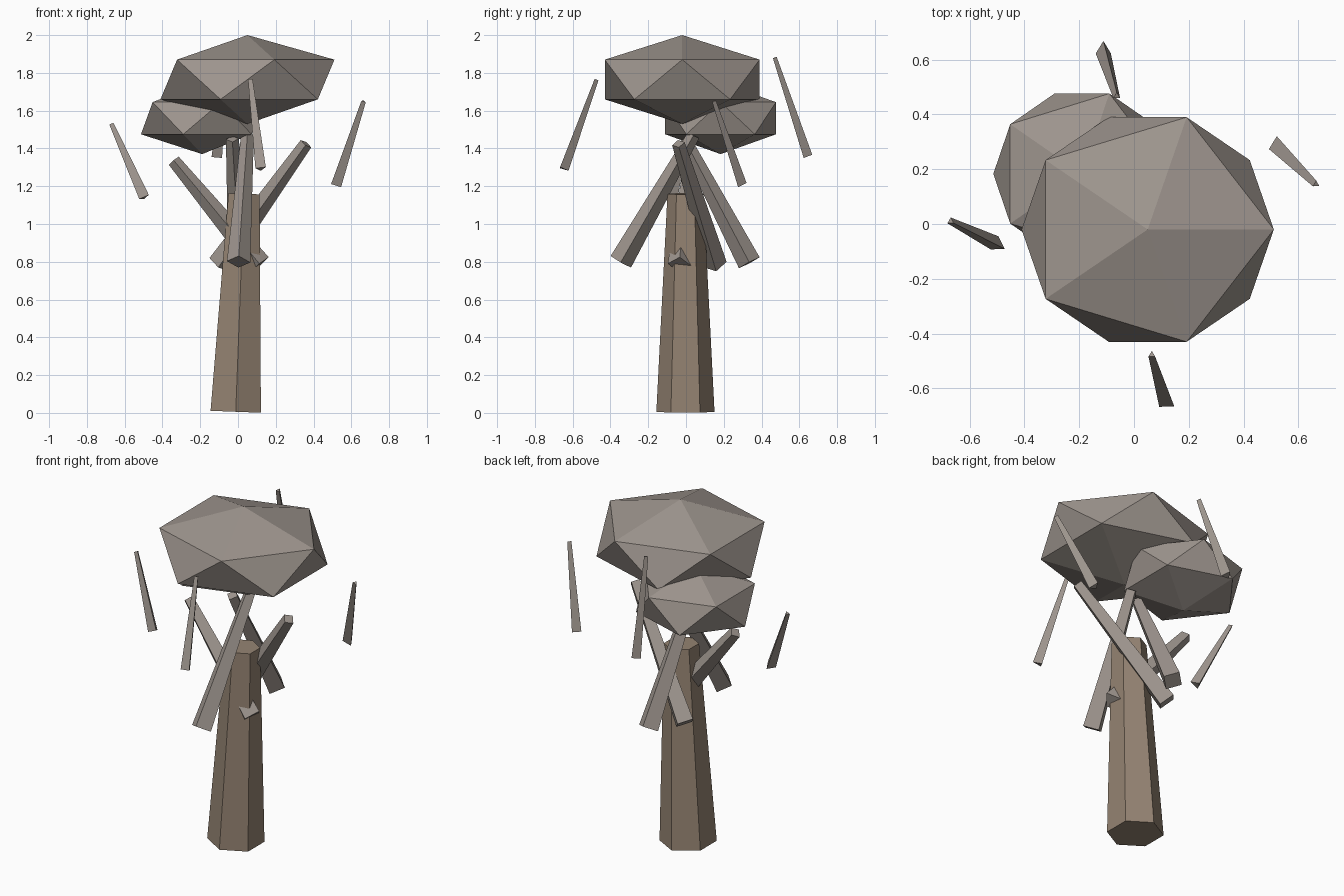
import bpy, bmesh
from mathutils import Vector, Matrix

if "Cube" in bpy.data.objects:
    bpy.data.objects.remove(bpy.data.objects["Cube"])


def material(name, rgb):
    m = bpy.data.materials.new(name)
    m.diffuse_color = (*rgb, 1)
    m.use_nodes = True
    m.node_tree.nodes["Principled BSDF"].inputs["Base Color"].default_value = m.diffuse_color
    return m


bark = material("bark", (0.30, 0.23, 0.17))
wood = material("dry_wood", (0.34, 0.30, 0.27))


def add_object(name, bm, mat):
    mesh = bpy.data.meshes.new(name)
    bm.to_mesh(mesh)
    bm.free()
    mesh.materials.append(mat)
    obj = bpy.data.objects.new(name, mesh)
    bpy.context.collection.objects.link(obj)


def taper(name, start, end, sides, r1, r2, mat):
    """Capped tapered prism running from start to end."""
    a, b = Vector(start), Vector(end)
    d = b - a
    rot = Vector((0, 0, 1)).rotation_difference(d).to_matrix().to_4x4()
    bm = bmesh.new()
    bmesh.ops.create_cone(bm, cap_ends=True, segments=sides, radius1=r1,
                          radius2=r2, depth=d.length,
                          matrix=Matrix.Translation((a + b) / 2) @ rot)
    add_object(name, bm, mat)


def clump(name, center, scale):
    """Flattened icosahedron of foliage."""
    bm = bmesh.new()
    bmesh.ops.create_icosphere(bm, subdivisions=1, radius=1,
                               matrix=Matrix.Translation(center) @ Matrix.Diagonal((*scale, 1)))
    add_object(name, bm, wood)


# Trunk, leaning slightly to the right
taper("trunk", (-0.012, -0.003, 0.006), (0.032, -0.003, 1.16), 6, 0.154, 0.095, bark)

# Branches, square in section
branches = {
    "front": ((0.003, -0.345, 0.80), (0.05, 0.04, 1.47)),
    "back": ((0.01, 0.335, 0.795), (-0.03, -0.01, 1.45)),
    "right": ((-0.10, 0.155, 0.785), (0.36, -0.04, 1.425)),
    "left": ((0.115, -0.035, 0.785), (-0.34, 0.025, 1.335)),
}
for side, (a, b) in branches.items():
    taper(side + "_branch", a, b, 4, 0.062, 0.034, wood)

# Canopy clumps
clump("main_canopy", (0.05, -0.02, 1.765), (0.515, 0.482, 0.235))
clump("rear_canopy", (-0.19, 0.183, 1.56), (0.362, 0.345, 0.19))

# Hanging twigs, triangular in section
twigs = {
    "front": ((0.12, -0.652, 1.293), (0.065, -0.477, 1.765)),
    "back": ((-0.112, 0.638, 1.357), (-0.063, 0.467, 1.88)),
    "right": ((0.52, 0.29, 1.208), (0.665, 0.145, 1.65)),
    "left": ((-0.497, -0.076, 1.14), (-0.67, 0.01, 1.53)),
}
for side, (a, b) in twigs.items():
    taper(side + "_twig", a, b, 3, 0.032, 0.014, wood)
